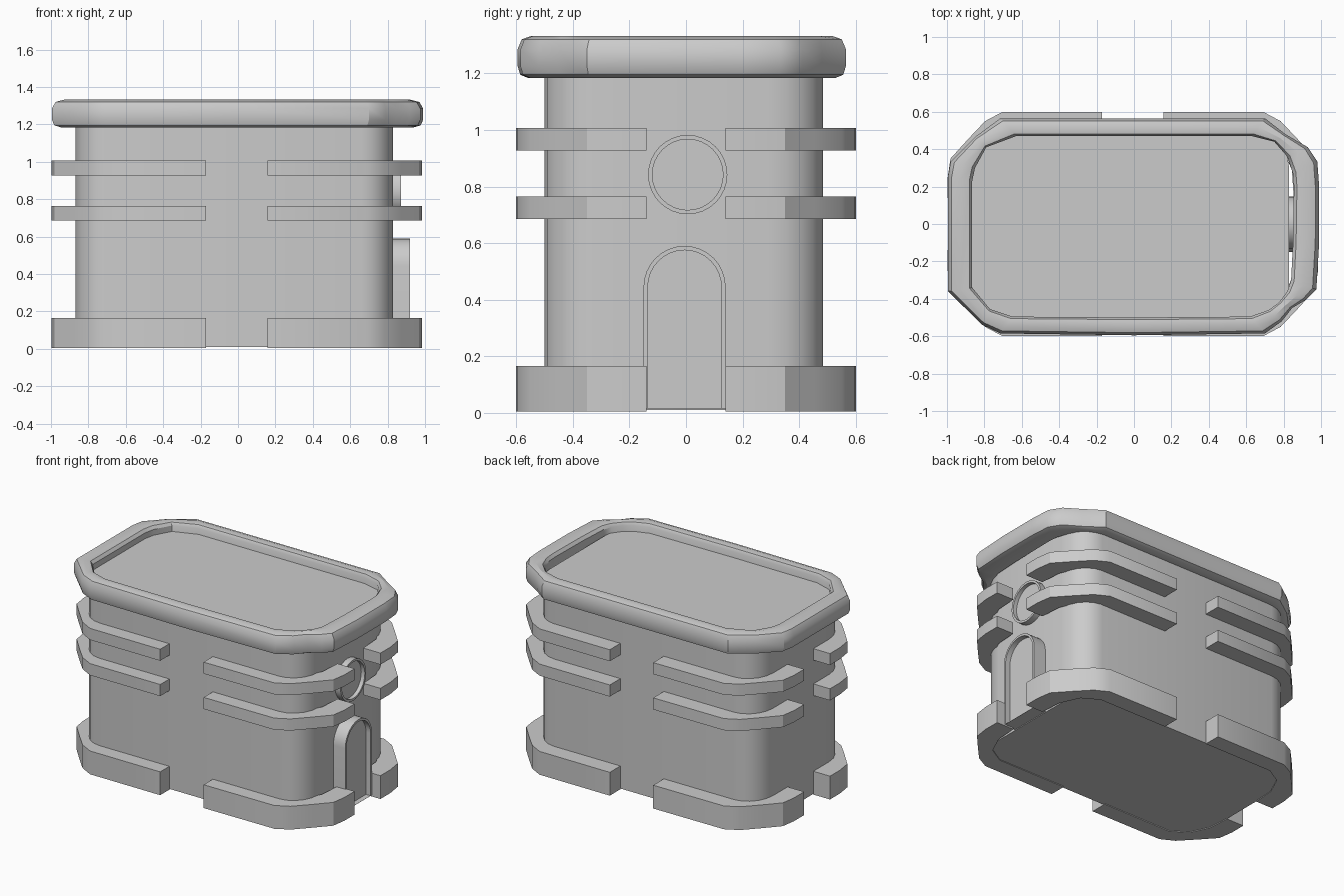
import bpy, bmesh
from math import sin, cos, pi, radians

if "Cube" in bpy.data.objects:
    bpy.data.objects.remove(bpy.data.objects["Cube"])


def loft(name, rings, closed=False):
    """Skin equal-length rings; cap the ends unless the rings form a loop."""
    bm = bmesh.new()
    vs = [[bm.verts.new(p) for p in r] for r in rings]
    n = len(rings[0])
    for i in range(len(vs) if closed else len(vs) - 1):
        a, b = vs[i], vs[(i + 1) % len(vs)]
        for j in range(n):
            k = (j + 1) % n
            bm.faces.new((a[j], a[k], b[k], b[j]))
    if not closed:
        bm.faces.new(vs[0])
        bm.faces.new(vs[-1])
    bmesh.ops.recalc_face_normals(bm, faces=bm.faces)
    me = bpy.data.meshes.new(name)
    bm.to_mesh(me)
    bm.free()
    ob = bpy.data.objects.new(name, me)
    bpy.context.collection.objects.link(ob)
    bpy.ops.object.select_all(action='DESELECT')
    ob.select_set(True)
    bpy.context.view_layer.objects.active = ob
    bpy.ops.object.shade_smooth_by_angle(angle=radians(32))
    return ob


# Body: rounded block whose top is the sunken roof
x0, x1, y0, y1, rx, ry = -0.87, 0.83, -0.5, 0.485, 0.17, 0.19
plan = []
for cx, cy, start in ((x1 - rx, y1 - ry, 0), (x0 + rx, y1 - ry, 90),
                      (x0 + rx, y0 + ry, 180), (x1 - rx, y0 + ry, 270)):
    for i in range(6):
        a = radians(start + i * 18)
        plan.append((cx + rx * cos(a), cy + ry * sin(a)))
loft("body", [[(x, y, z) for x, y in plan] for z in (0.01, 1.265)])

# Corner bands: three levels on each of the four corners
band = [(0.165, 0.6), (0.7, 0.598), (0.79, 0.55), (0.88, 0.455), (0.975, 0.35),
        (0.99, 0.25), (0.99, 0.14),
        (0.86, 0.14), (0.85, 0.29), (0.79, 0.42), (0.68, 0.485), (0.165, 0.485)]
for level, (za, zb) in {"base": (0.005, 0.165), "lower": (0.685, 0.765),
                        "upper": (0.928, 1.007)}.items():
    for sx, side in ((-1, "left"), (1, "right")):
        for sy, end in ((-1, "front"), (1, "back")):
            loft(f"{level}_band_{end}_{side}",
                 [[(sx * x - 0.006, sy * y, z) for x, y in band] for z in (za, zb)])

# Roof rim: a rounded section swept between an inner and an outer outline
outer = [(0.7, -0.585), (0.79, -0.52), (0.845, -0.45), (0.92, -0.405), (0.975, -0.35),
         (0.99, -0.1), (0.99, 0.2), (0.98, 0.335), (0.93, 0.41), (0.81, 0.48), (0.7, 0.565),
         (-0.715, 0.565), (-0.85, 0.465), (-0.98, 0.335), (-0.995, 0.25),
         (-0.995, -0.36), (-0.81, -0.54), (-0.715, -0.585), (0, -0.595)]
inner = [(0.62, -0.495), (0.72, -0.46), (0.775, -0.42), (0.82, -0.36), (0.84, -0.3),
         (0.85, -0.1), (0.855, 0.2), (0.85, 0.27), (0.82, 0.36), (0.75, 0.44), (0.63, 0.47),
         (-0.63, 0.47), (-0.79, 0.41), (-0.85, 0.3), (-0.865, 0.23),
         (-0.865, -0.34), (-0.77, -0.455), (-0.65, -0.495), (0, -0.5)]
section = [(0, 1.19), (0, 1.305), (0.12, 1.325), (0.5, 1.332), (0.85, 1.32), (1, 1.285),
           (1, 1.225), (0.9, 1.195), (0.6, 1.183)]
loft("roof_rim", [[(i[0] + (o[0] - i[0]) * t, i[1] + (o[1] - i[1]) * t, z)
                   for t, z in section] for i, o in zip(inner, outer)], closed=True)


# Door and window: thin raised frames with a recessed panel
def framed(name, big, small, front, panel):
    loft(name, [[(x, y, z) for y, z in ring] for ring, x in
                ((big, 0.78), (big, front), (small, front), (small, panel))])


def arch(r, bottom, spring=0.445):
    top = [(r * cos(pi * i / 16), spring + r * sin(pi * i / 16)) for i in range(17)]
    return [(y - 0.005, z) for y, z in [(r, bottom)] + top + [(-r, bottom)]]


def circle(r):
    return [(0.006 + r * cos(pi * i / 16), 0.842 + r * sin(pi * i / 16)) for i in range(32)]


framed("door", arch(0.145, 0.015), arch(0.13, 0.016), 0.92, 0.885)
framed("round_window", circle(0.14), circle(0.125), 0.872, 0.845)
